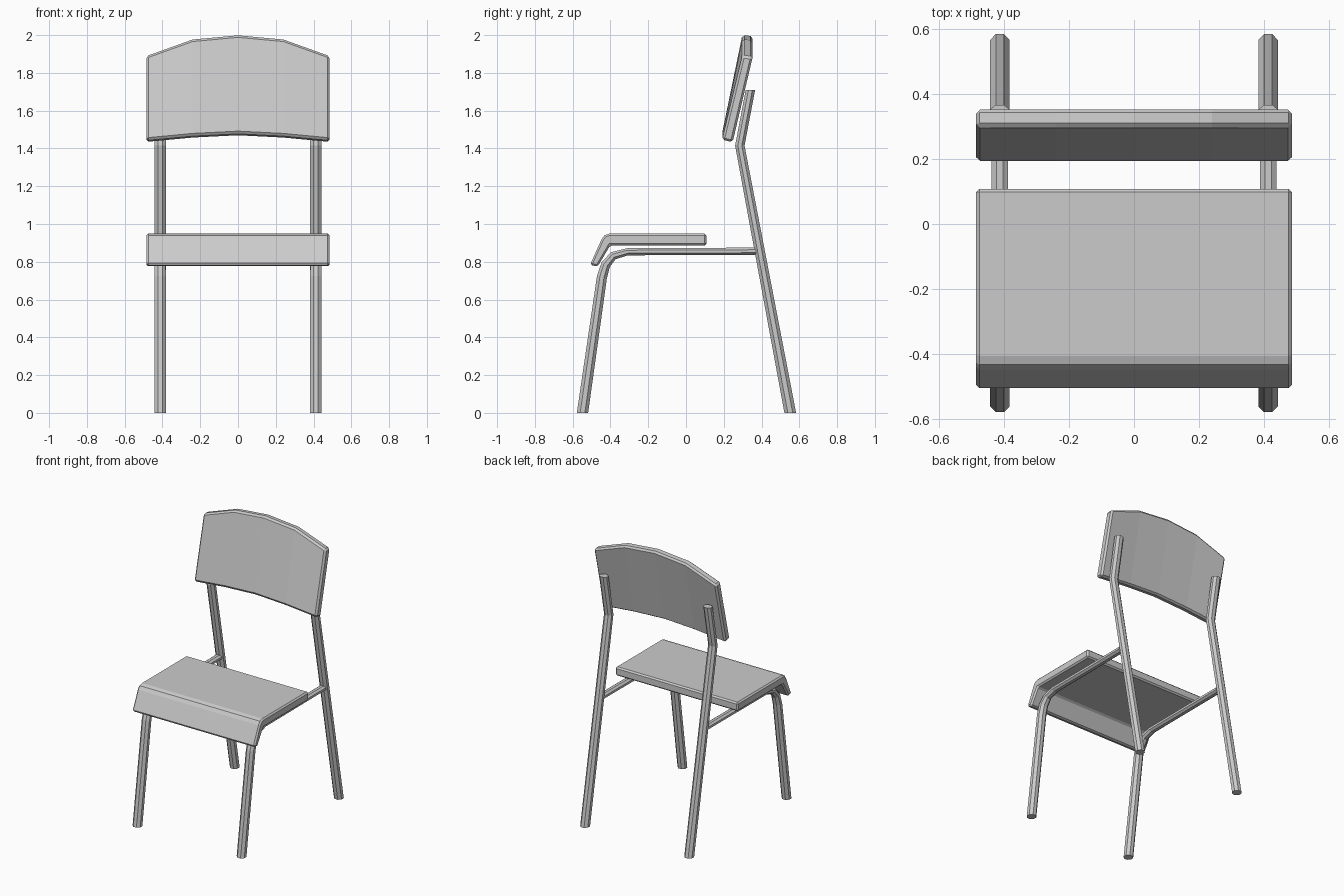
import bpy, bmesh, math
from mathutils import Vector

if "Cube" in bpy.data.objects:
    bpy.data.objects.remove(bpy.data.objects["Cube"])


def loft(name, rings, bevel=0.0):
    """Skin a list of closed point rings and cap both ends."""
    bm = bmesh.new()
    vs = [[bm.verts.new(p) for p in ring] for ring in rings]
    n = len(vs[0])
    for a, b in zip(vs, vs[1:]):
        for i in range(n):
            j = (i + 1) % n
            bm.faces.new((a[i], a[j], b[j], b[i]))
    bm.faces.new(vs[0])
    bm.faces.new(vs[-1])
    bmesh.ops.recalc_face_normals(bm, faces=bm.faces)
    me = bpy.data.meshes.new(name)
    bm.to_mesh(me)
    bm.free()
    ob = bpy.data.objects.new(name, me)
    bpy.context.collection.objects.link(ob)
    if bevel:
        m = ob.modifiers.new("edge_bevel", 'BEVEL')
        m.width = bevel
        m.segments = 1
        m.limit_method = 'ANGLE'
        m.angle_limit = math.radians(42)
    return ob


def tube(name, x, path, flat_top, sides=8):
    """Tube in the y-z plane; path entries are (y, z, half width x, half thickness)."""
    pts = [Vector(p[:2]) for p in path]
    k = 1 / math.cos(math.pi / sides)
    last = len(pts) - 1
    rings = []
    for i, (y, z, rx, rt) in enumerate(path):
        d0 = (pts[i] - pts[max(i - 1, 0)])
        d1 = (pts[min(i + 1, last)] - pts[i])
        d0 = d0.normalized() if i > 0 else d1.normalized()
        d1 = d1.normalized() if i < last else d0
        t = (d0 + d1).normalized()
        u = Vector((t.y, -t.x))
        if i == 0 or (i == last and flat_top):
            u = Vector((1, 0))          # end cut level with the floor
        ring = []
        for s in range(sides):
            a = 2 * math.pi * (s + 0.5) / sides
            c, w = math.cos(a) * rx * k, math.sin(a) * rt * k
            ring.append((x + c, y + u.x * w, z + u.y * w))
        rings.append(ring)
    return loft(name, rings)


# Tubular frame, one set per side
front_path = [(-0.548, 0, 0.03, 0.03), (-0.445, 0.72, 0.03, 0.027),
              (-0.425, 0.785, 0.029, 0.025), (-0.385, 0.832, 0.027, 0.022),
              (-0.31, 0.853, 0.025, 0.019), (0.37, 0.856, 0.025, 0.019)]
back_path = [(0.552, 0, 0.03, 0.031), (0.285, 1.415, 0.03, 0.025),
             (0.341, 1.71, 0.03, 0.025)]
for side, x in (("left", -0.412), ("right", 0.412)):
    tube("front_leg_and_rail_" + side, x, front_path, False)
    tube("back_leg_" + side, x, back_path, True)

# Seat with turned-down front lip
seat = [(0.108, 0.949), (-0.405, 0.949), (-0.432, 0.94), (-0.448, 0.917),
        (-0.508, 0.784), (-0.468, 0.774), (-0.402, 0.886), (0.108, 0.886)]
loft("seat", [[(x, y, z) for y, z in seat] for x in (-0.485, 0.485)], 0.01)

# Backrest: leaning plate with arched top and bottom edges
columns = [(-0.485, 1.432, 1.89), (-0.24, 1.455, 1.978), (0, 1.467, 2.0),
           (0.24, 1.455, 1.978), (0.485, 1.432, 1.89)]
loft("backrest", [[(x, 0.191, lo + 0.013), (x, 0.247, lo),
                   (x, 0.354, hi - 0.006), (x, 0.298, hi)]
                  for x, lo, hi in columns], 0.012)
